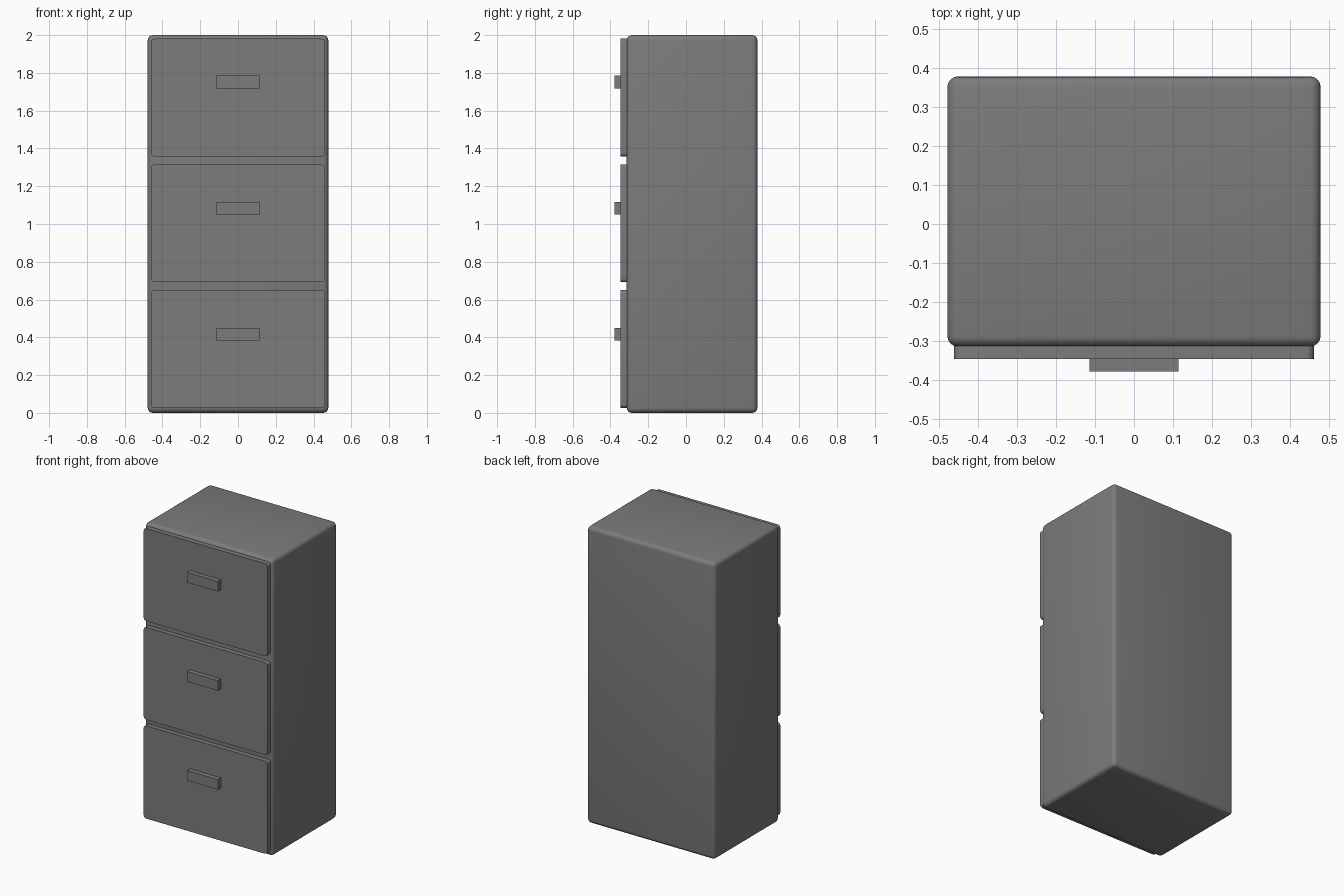
import bpy
import bmesh
from mathutils import Vector

cube = bpy.data.objects.get("Cube")
if cube:
    bpy.data.objects.remove(cube, do_unlink=True)

# One painted-metal grey for the whole cabinet
grey = bpy.data.materials.new("cabinet_grey")
grey.use_nodes = True
colour = (0.2, 0.2, 0.2, 1)
grey.diffuse_color = colour
grey.node_tree.nodes["Principled BSDF"].inputs["Base Color"].default_value = colour


def box(name, low, high, radius=0, depth_edges_only=False):
    """Box between two corners, optionally with rounded edges."""
    low, high = Vector(low), Vector(high)
    bm = bmesh.new()
    bmesh.ops.create_cube(bm, size=1)
    bmesh.ops.scale(bm, vec=high - low, verts=bm.verts)
    bmesh.ops.translate(bm, vec=(low + high) / 2, verts=bm.verts)
    if radius:
        edges = bm.edges[:]
        if depth_edges_only:
            edges = [e for e in edges
                     if abs(e.verts[0].co.y - e.verts[1].co.y) > 0.001]
        bmesh.ops.bevel(bm, geom=edges, offset=radius, segments=4,
                        profile=0.5, affect='EDGES')
    mesh = bpy.data.meshes.new(name)
    bm.to_mesh(mesh)
    bm.free()
    mesh.materials.append(grey)
    obj = bpy.data.objects.new(name, mesh)
    bpy.context.collection.objects.link(obj)
    if radius:
        bpy.ops.object.select_all(action='DESELECT')
        obj.select_set(True)
        bpy.context.view_layer.objects.active = obj
        bpy.ops.object.shade_smooth_by_angle(angle=0.7)
    return obj


# Rounded cabinet body
box("cabinet_body", (-0.478, -0.314, 0), (0.478, 0.378, 2), 0.027)

# Three drawer fronts, each with a bar handle
for label, bottom, top, grip in (("bottom", 0.026, 0.651, 0.416),
                                 ("middle", 0.692, 1.315, 1.083),
                                 ("top", 1.357, 1.981, 1.751)):
    box(label + "_drawer_front", (-0.461, -0.346, bottom),
        (0.461, -0.29, top), 0.02, depth_edges_only=True)
    box(label + "_drawer_handle", (-0.114, -0.378, grip - 0.034),
        (0.114, -0.34, grip + 0.034))
